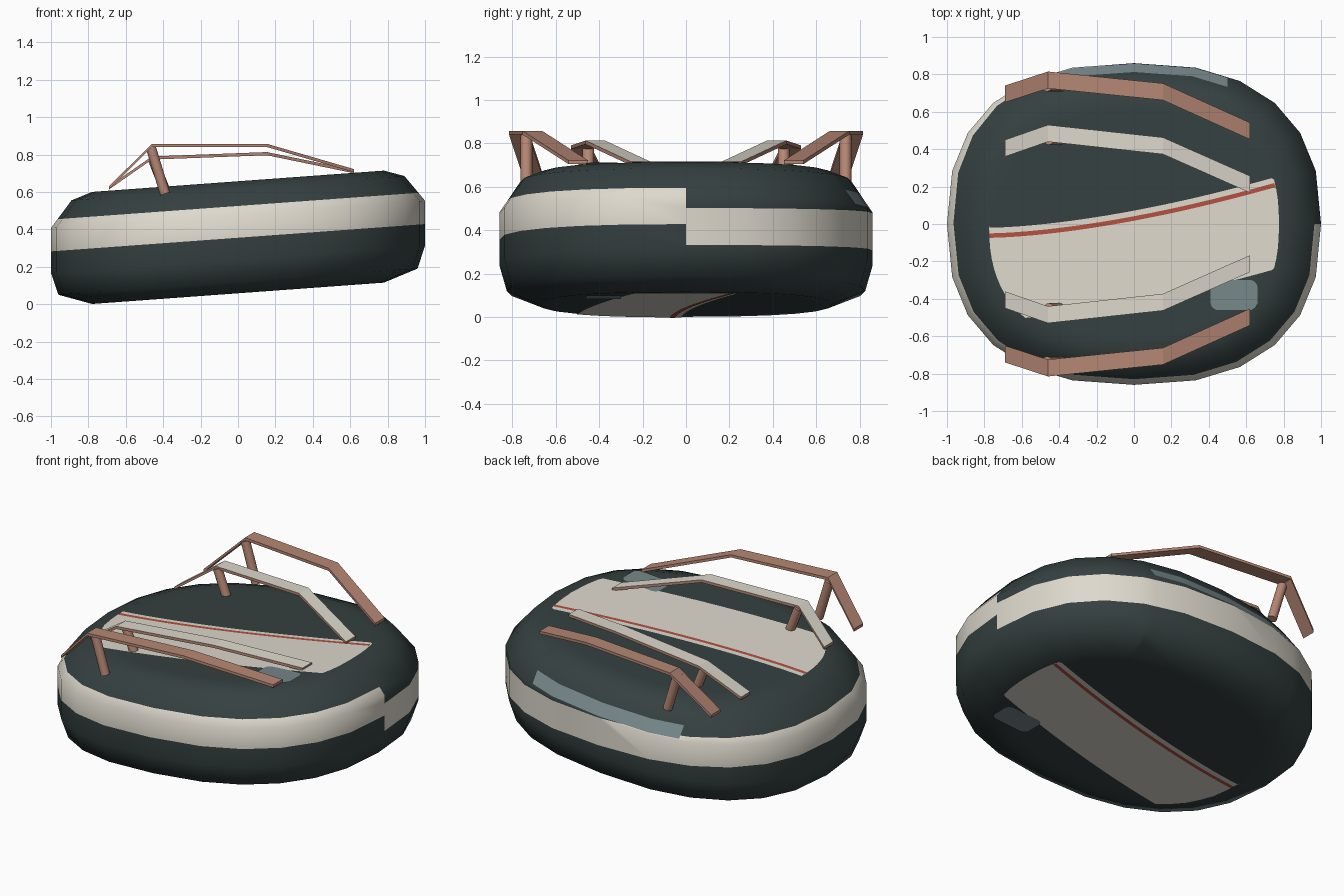
import bpy, bmesh, math
from mathutils import Vector

if "Cube" in bpy.data.objects:
    bpy.data.objects.remove(bpy.data.objects["Cube"])

TILT = 0.073          # rise of the hull towards +x
DEPTH = 0.86          # half depth of the hull (half width is 1)
POWER = 0.82          # squareness of the hull outline
TOP, BOTTOM = 0.657, 0.058
CAP = 0.775           # size of the flat top and bottom


def material(name, *srgb):
    linear = [((c / 255 + 0.055) / 1.055) ** 2.4 for c in srgb] + [1]
    m = bpy.data.materials.new(name)
    m.use_nodes = True
    m.diffuse_color = linear
    m.node_tree.nodes["Principled BSDF"].inputs["Base Color"].default_value = linear
    return m


DARK = material("dark_slate", 53, 64, 64)
CREAM = material("cream", 222, 217, 205)
BROWN = material("copper_brown", 182, 135, 116)
RED = material("brick_red", 180, 80, 64)
GLASS = material("grey_glass", 118, 135, 138)


def finish(name, bm, mats, smooth=None):
    mesh = bpy.data.meshes.new(name)
    bm.to_mesh(mesh)
    bm.free()
    for m in mats:
        mesh.materials.append(m)
    ob = bpy.data.objects.new(name, mesh)
    bpy.context.collection.objects.link(ob)
    if smooth:
        bpy.ops.object.select_all(action="DESELECT")
        ob.select_set(True)
        bpy.context.view_layer.objects.active = ob
        bpy.ops.object.shade_smooth_by_angle(angle=math.radians(smooth))
    return ob


def power(v):
    return math.copysign(abs(v) ** POWER, v) if abs(v) > 1e-6 else 0.0


# Hull: stacked rounded outlines
bm = bmesh.new()
profile = [(0.7, BOTTOM), (0.78, BOTTOM), (0.96, 0.12), (1, 0.24),
           (1, 0.48), (0.89, 0.62), (0.78, TOP), (0.7, TOP)]
SIDES = 24
rings = []
for r, z in profile:
    angles = [math.tau * i / SIDES for i in range(SIDES)]
    rings.append([bm.verts.new((r * power(math.cos(a)), r * DEPTH * power(math.sin(a)), z))
                  for a in angles])
for low, high in zip(rings, rings[1:]):
    for i in range(SIDES):
        j = (i + 1) % SIDES
        bm.faces.new((low[i], low[j], high[j], high[i]))
bm.faces.new(rings[0][::-1])
bm.faces.new(rings[-1])


def cut(point, normal, keep):
    faces = [f for f in bm.faces if keep(f.calc_center_median())]
    edges = {e for f in faces for e in f.edges}
    verts = {v for f in faces for v in f.verts}
    bmesh.ops.bisect_plane(bm, geom=faces + list(edges) + list(verts), dist=1e-5,
                           plane_co=point, plane_no=normal)


# Side band: level along the front, drifting downwards along the back
BAND = (0.355, 0.525)
DROP, DRIFT = 0.048, 0.048


def wall(c):
    return BOTTOM + 0.01 < c.z < TOP - 0.01


for z in BAND:
    cut((0, 0, z), (0, 0, 1), lambda c: c.y < 0 and wall(c))
    cut((0, 0, z - DROP), (DRIFT, 0, 1), lambda c: c.y > 0 and wall(c))

# Rear window strip just above the band
for x in (-0.5, 0.5):
    cut((x, 0, 0), (1, 0, 0), lambda c: c.y > 0.4 and wall(c))
for z in (0.485, 0.55):
    cut((0, 0, z), (0, 0, 1), lambda c: c.y > 0.4 and abs(c.x) < 0.5 and wall(c))

for f in bm.faces:
    c = f.calc_center_median()
    level = c.z + (DROP + DRIFT * c.x if c.y > 0 else 0)
    if c.y > 0.4 and abs(c.x) < 0.5 and 0.485 < c.z < 0.55:
        f.material_index = 2
    elif BAND[0] < level < BAND[1]:
        f.material_index = 1
for v in bm.verts:
    v.co.z += TILT * v.co.x
finish("hull", bm, [DARK, CREAM, GLASS], 60)


# Painted plates lying on the flat top and bottom
def plate(name, mat, x0, x1, low, high, lift, clip=True):
    for side, z, sign in (("top", TOP + lift, 1), ("bottom", BOTTOM - lift, -1)):
        bm = bmesh.new()
        rows = []
        for i in range(49):
            x = (x0 + x1) / 2 - (x1 - x0) / 2 * math.cos(math.pi * i / 48)
            edge = 2.0
            if clip:
                t = max(0, 1 - min(1, abs(x) / CAP) ** (2 / POWER))
                edge = CAP * DEPTH * t ** (POWER / 2)
            rows.append([bm.verts.new((x, max(-edge, min(edge, y(x))), z + TILT * x))
                         for y in (low, high)])
        for a, b in zip(rows, rows[1:]):
            quad = (a[0], b[0], b[1], a[1])
            bm.faces.new(quad if sign > 0 else quad[::-1])
        finish(f"{name}_{side}", bm, [mat])


def sweep(x):
    return -0.062 + 0.272 * max(0, (x + 0.78) / 1.54) ** 1.6


plate("wide_stripe", CREAM, -CAP, CAP,
      lambda x: sweep(x) - 0.45, lambda x: sweep(x) + 0.042, 0.003)
plate("thin_stripe", RED, -CAP, CAP,
      lambda x: sweep(x) - 0.012, lambda x: sweep(x) + 0.012, 0.005)


def corner(x, x0=0.41, x1=0.66, r=0.04):
    d = max(0, r - min(x - x0, x1 - x))
    return r - math.sqrt(max(0, r * r - d * d))


plate("window_patch", GLASS, 0.41, 0.66,
      lambda x: -0.46 + corner(x), lambda x: -0.30 - corner(x), 0.006, False)


# Bent slats, each on a slanted round post, mirrored front to back
def slat(name, path, top_mat, side):
    bm = bmesh.new()
    half, thick = 0.045, 0.017
    loops = []
    for x, y, z in path:
        loops.append([bm.verts.new((x, side * y + dy, z - dz))
                      for dy, dz in ((-half, 0), (half, 0), (half, thick), (-half, thick))])
    for a, b in zip(loops, loops[1:]):
        for i in range(4):
            j = (i + 1) % 4
            bm.faces.new((a[i], b[i], b[j], a[j]))
    bm.faces.new(loops[0])
    bm.faces.new(loops[-1][::-1])
    bmesh.ops.recalc_face_normals(bm, faces=bm.faces)
    for f in bm.faces:
        f.material_index = int(f.normal.z > 0.3)
    finish(name, bm, [BROWN, top_mat])


def post(name, start, end, radius):
    axis = Vector(end) - Vector(start)
    bm = bmesh.new()
    bmesh.ops.create_cone(bm, cap_ends=True, segments=12, radius1=radius,
                          radius2=radius, depth=axis.length)
    ob = finish(name, bm, [BROWN], 40)
    ob.rotation_euler = axis.to_track_quat("Z", "Y").to_euler()
    ob.location = (Vector(start) + Vector(end)) / 2


OUTER = [(-0.69, 0.695, 0.63), (-0.46, 0.77, 0.857), (0.155, 0.707, 0.857), (0.62, 0.497, 0.722)]
INNER = [(-0.69, 0.405, 0.63), (-0.46, 0.485, 0.79), (0.155, 0.418, 0.813), (0.62, 0.212, 0.717)]

for label, side in (("front", -1), ("back", 1)):
    slat(f"{label}_outer_slat", OUTER, BROWN, side)
    slat(f"{label}_inner_slat", INNER, CREAM, side)
    post(f"{label}_outer_post", (-0.39, side * 0.735, 0.59), (-0.465, side * 0.735, 0.835), 0.027)
    post(f"{label}_inner_post", (-0.39, side * 0.45, 0.61), (-0.455, side * 0.45, 0.775), 0.027)
